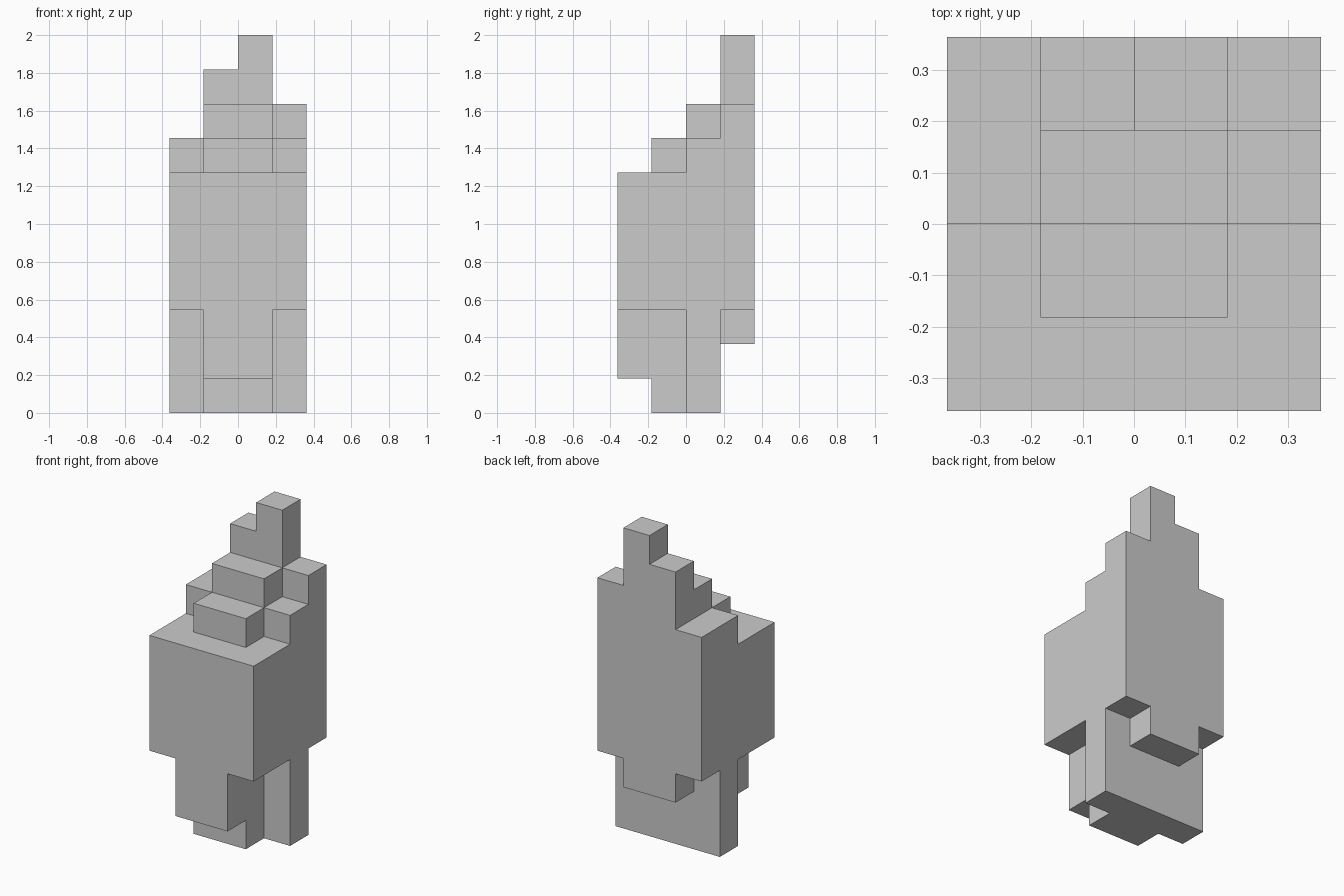
import bpy
import bmesh
from mathutils import Vector

if "Cube" in bpy.data.objects:
    bpy.data.objects.remove(bpy.data.objects["Cube"])

U = 2 / 11  # block edge: the model is 4 x 4 x 11 blocks

# Parts in block units: x range, y range (front to back), z range
PARTS = {
    "body": ((0, 4), (0, 4), (3, 7)),
    "front_leg_block": ((1, 3), (0, 1), (1, 3)),
    "centre_leg": ((1, 3), (1, 2), (0, 3)),
    "wide_leg_slab": ((0, 4), (2, 3), (0, 3)),
    "back_block": ((1, 3), (3, 4), (2, 3)),
    "shoulders": ((0, 4), (2, 4), (7, 8)),
    "front_step": ((1, 3), (1, 2), (7, 8)),
    "middle_step": ((1, 3), (2, 4), (8, 9)),
    "right_peak": ((3, 4), (3, 4), (8, 9)),
    "rear_step": ((1, 3), (3, 4), (9, 10)),
    "top_spire": ((2, 3), (3, 4), (10, 11)),
}

# Fill the block grid with every part
cells = set()
for (x0, x1), (y0, y1), (z0, z1) in PARTS.values():
    cells |= {(x, y, z) for x in range(x0, x1)
              for y in range(y0, y1) for z in range(z0, z1)}

# Outer shell: keep only block sides that face empty space
bm = bmesh.new()
for cell in cells:
    centre = Vector(cell) + Vector((0.5, 0.5, 0.5))
    for axis in range(3):
        for sign in (-1, 1):
            n = Vector((0, 0, 0))
            n[axis] = sign
            if tuple(int(c + d) for c, d in zip(cell, n)) in cells:
                continue
            a = Vector((0, 0, 0))
            a[(axis + 1) % 3] = 0.5
            b = n.cross(a)
            mid = centre + n * 0.5
            bm.faces.new([bm.verts.new((mid + o - Vector((2, 2, 0))) * U)
                          for o in (-a - b, a - b, a + b, b - a)])

# Weld and merge coplanar sides into large flat faces
bmesh.ops.remove_doubles(bm, verts=bm.verts, dist=0.001)
bmesh.ops.dissolve_limit(bm, angle_limit=0.01, verts=bm.verts, edges=bm.edges)
bmesh.ops.recalc_face_normals(bm, faces=bm.faces)

mesh = bpy.data.meshes.new("stepped_block_figure")
bm.to_mesh(mesh)
bm.free()
bpy.context.collection.objects.link(bpy.data.objects.new("stepped_block_figure", mesh))
